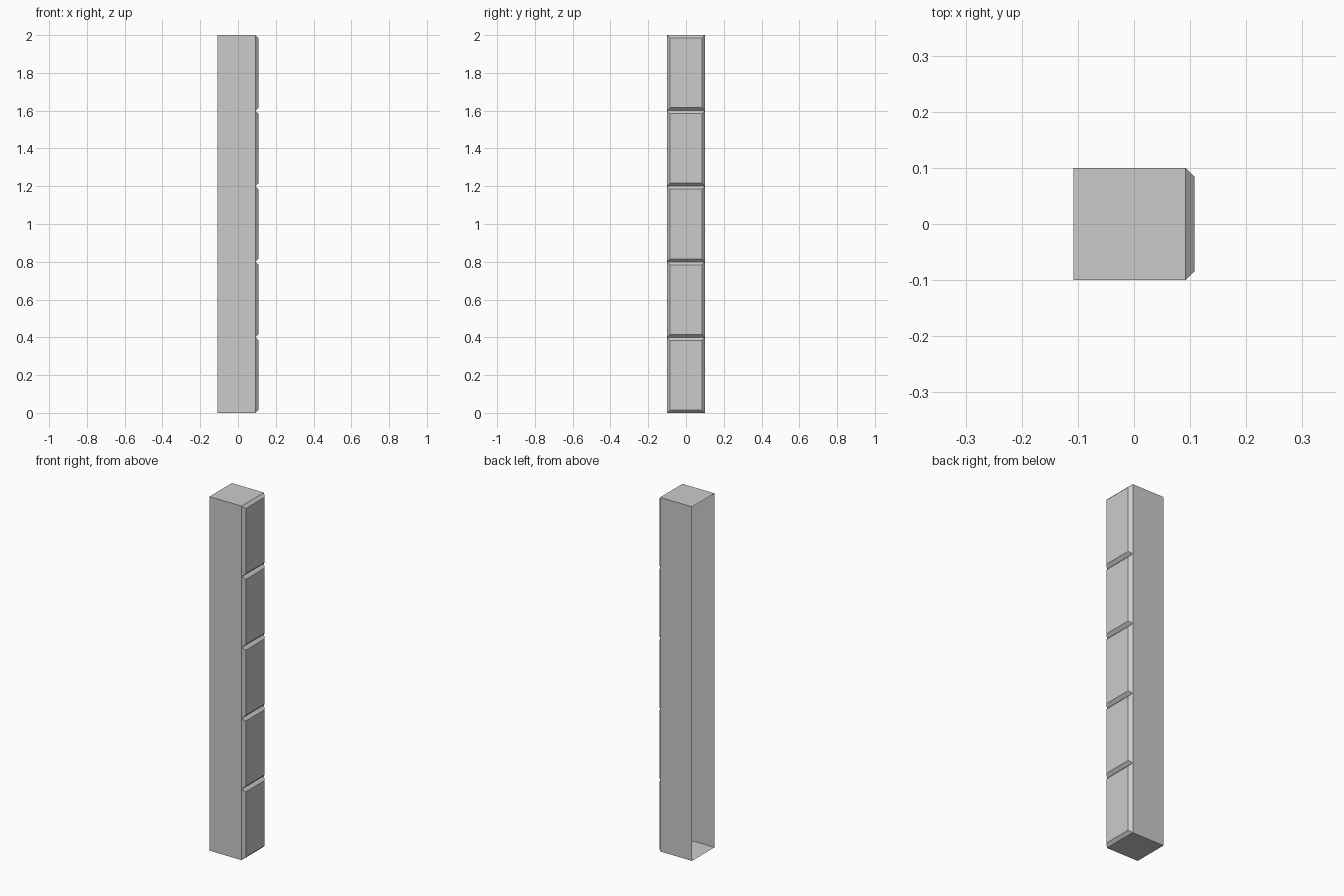
import bpy, bmesh
from mathutils import Matrix, Vector

if "Cube" in bpy.data.objects:
    bpy.data.objects.remove(bpy.data.objects["Cube"])

WIDTH, HEIGHT, BLOCKS, BEVEL = 0.2, 2.0, 5, 0.016
BACK = -(WIDTH + BEVEL) / 2

bm = bmesh.new()
# Square shaft, open at the back (-x)
bmesh.ops.create_cube(bm, size=1.0, matrix=Matrix.Translation((BACK + WIDTH / 2, 0, HEIGHT / 2))
                      @ Matrix.Diagonal((WIDTH, WIDTH, HEIGHT, 1)))
bm.normal_update()
bmesh.ops.delete(bm, geom=[f for f in bm.faces if f.normal.x < -0.5], context='FACES_ONLY')

# Divide the shaft into stacked blocks
for i in range(1, BLOCKS):
    bmesh.ops.bisect_plane(bm, geom=bm.verts[:] + bm.edges[:] + bm.faces[:],
                           plane_co=Vector((0, 0, HEIGHT * i / BLOCKS)), plane_no=Vector((0, 0, 1)))
bm.normal_update()

# Raised bevelled panel on each block
panels = [f for f in bm.faces if f.normal.x > 0.5]
bmesh.ops.inset_individual(bm, faces=panels, thickness=BEVEL, depth=BEVEL, use_even_offset=True)
bm.normal_update()

mesh = bpy.data.meshes.new("block_pillar")
bm.to_mesh(mesh)
bm.free()
bpy.context.collection.objects.link(bpy.data.objects.new("block_pillar", mesh))
